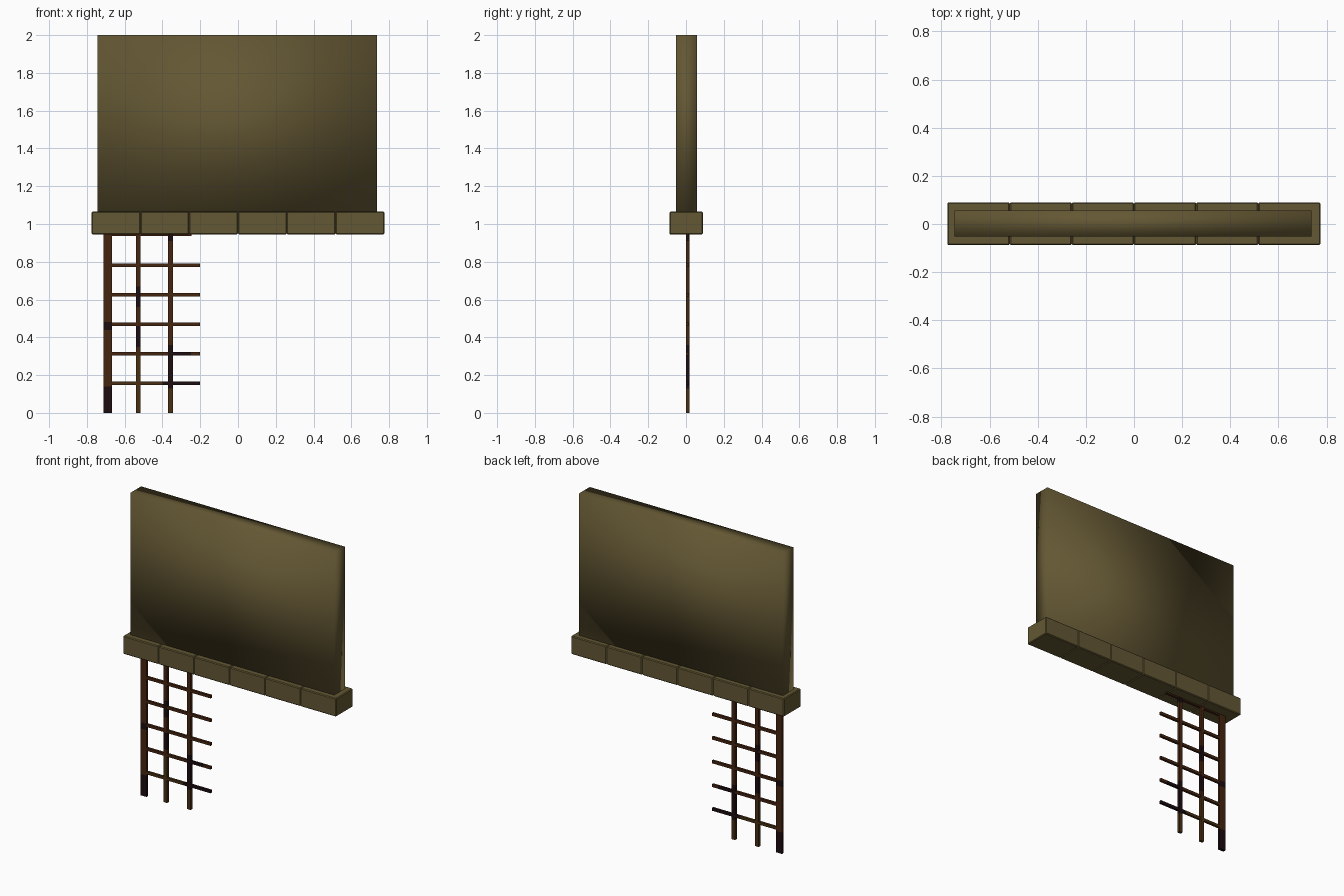
import bpy
import bmesh
from mathutils import Vector

cube = bpy.data.objects.get("Cube")
if cube:
    bpy.data.objects.remove(cube, do_unlink=True)


def material(name, rgb):
    m = bpy.data.materials.new(name)
    m.use_nodes = True
    m.diffuse_color = (*rgb, 1)
    m.node_tree.nodes["Principled BSDF"].inputs["Base Color"].default_value = (*rgb, 1)
    return m


OLIVE = material("olive", (0.125, 0.095, 0.033))
RUST = material("rust", (0.060, 0.018, 0.005))
DARK = material("dark_rust", (0.012, 0.004, 0.005))
OCHRE = material("ochre_rust", (0.065, 0.029, 0.006))


def box(name, lo, hi, mats, axis=2, patches=()):
    """Box between two corners; patches (start, end, slot) recolour spans along an axis."""
    lo, hi = Vector(lo), Vector(hi)
    bm = bmesh.new()
    bmesh.ops.create_cube(bm, size=1)
    for v in bm.verts:
        v.co = Vector((lo[i] + (v.co[i] + 0.5) * (hi[i] - lo[i]) for i in range(3)))
    normal = Vector((axis == 0, axis == 1, axis == 2))
    for cut in {c for p in patches for c in p[:2]}:
        if lo[axis] < cut < hi[axis]:
            bmesh.ops.bisect_plane(bm, geom=bm.verts[:] + bm.edges[:] + bm.faces[:],
                                   plane_co=normal * cut, plane_no=normal)
    for f in bm.faces:
        where = f.calc_center_median()[axis]
        for start, end, slot in patches:
            if start <= where <= end:
                f.material_index = slot
    mesh = bpy.data.meshes.new(name)
    bm.to_mesh(mesh)
    bm.free()
    for m in mats:
        mesh.materials.append(m)
    obj = bpy.data.objects.new(name, mesh)
    bpy.context.collection.objects.link(obj)
    return obj


# Tall board, softly shaded over its corners
board = box("board", (-0.745, -0.052, 1.05), (0.737, 0.057, 2), [OLIVE])
board.data.shade_smooth()

# Row of stone-like blocks under the board, with chamfered joints
COUNT, LEFT, WIDTH = 6, -0.775, 0.2583
for i in range(COUNT):
    x = LEFT + i * WIDTH
    block = box(f"base_block_{i + 1}", (x, -0.088, 0.945), (x + WIDTH, 0.09, 1.065), [OLIVE])
    bevel = block.modifiers.new("chamfer", "BEVEL")
    bevel.width = 0.005
    bevel.segments = 1

# Lattice posts with weathered stretches
METAL = [RUST, DARK, OCHRE]
POSTS = {
    "outer_post": (-0.711, -0.666, [(0, 0.14, 1), (0.44, 0.48, 1)]),
    "middle_post": (-0.541, -0.516, [(0, 0.3, 2), (0.35, 0.46, 1), (0.56, 0.67, 1)]),
    "inner_post": (-0.37, -0.345, [(0, 0.13, 2), (0.13, 0.36, 1), (0.91, 0.96, 1)]),
}
for name, (x0, x1, patches) in POSTS.items():
    box(name, (x0, 0, 0), (x1, 0.018, 0.96), METAL, 2, patches)

# Lattice rungs, overhanging the inner post
RUNG_PATCHES = {0: [(-0.7, -0.4, 2), (-0.4, -0.2, 1)], 1: [(-0.35, -0.25, 1)]}
for i in range(5):
    z = 0.157 + i * 0.156
    box(f"rung_{i + 1}", (-0.69, 0.001, z - 0.009), (-0.2, 0.017, z + 0.009),
        METAL, 0, RUNG_PATCHES.get(i, []))
box("top_rung", (-0.69, 0.001, 0.936), (-0.245, 0.017, 0.954), METAL)
